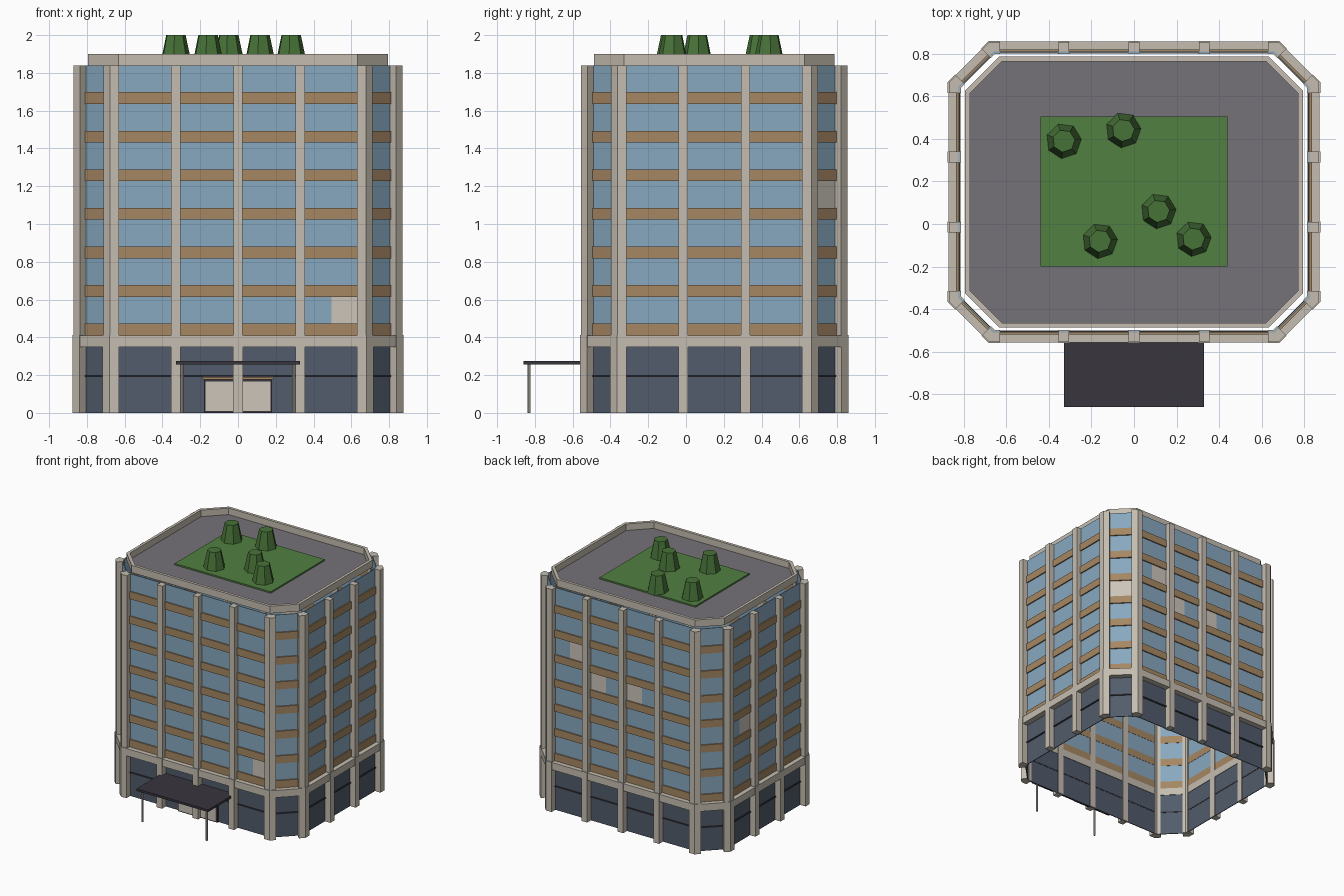
import bpy, bmesh, math
from mathutils import Vector

if "Cube" in bpy.data.objects:
    bpy.data.objects.remove(bpy.data.objects["Cube"])


def mat(name, r, g, b):
    lin = [c / 12.92 if c <= 0.04045 else ((c + 0.055) / 1.055) ** 2.4 for c in (r, g, b)]
    m = bpy.data.materials.new(name)
    m.diffuse_color = (*lin, 1)
    m.use_nodes = True
    m.node_tree.nodes["Principled BSDF"].inputs["Base Color"].default_value = m.diffuse_color
    return m


CONCRETE = mat("concrete", 0.77, 0.74, 0.69)
GLASS = mat("blue glass", 0.53, 0.66, 0.75)
BRONZE = mat("bronze", 0.65, 0.53, 0.39)
SHOP = mat("dark glass", 0.32, 0.36, 0.42)
DARK = mat("charcoal", 0.22, 0.21, 0.24)
ROOF = mat("roof grey", 0.46, 0.45, 0.47)
LAWN = mat("lawn green", 0.32, 0.50, 0.26)
TREE = mat("tree green", 0.28, 0.45, 0.22)
BLIND = mat("pale blind", 0.80, 0.77, 0.73)

CY = 0.15


class Part:
    """Collects prisms into one named object."""

    def __init__(self, name, material):
        self.name, self.material, self.bm = name, material, bmesh.new()

    def prism(self, pts, z0, z1, top=None):
        lo = [self.bm.verts.new((p[0], p[1], z0)) for p in pts]
        hi = [self.bm.verts.new((p[0], p[1], z1)) for p in (top or pts)]
        n = len(pts)
        self.bm.faces.new(lo[::-1])
        self.bm.faces.new(hi)
        for i in range(n):
            j = (i + 1) % n
            self.bm.faces.new((lo[i], lo[j], hi[j], hi[i]))

    def box(self, x0, x1, y0, y1, z0, z1):
        self.prism([(x0, y0), (x1, y0), (x1, y1), (x0, y1)], z0, z1)

    def ring(self, outer, inner, z0, z1):
        n = len(outer)
        for i in range(n):
            j = (i + 1) % n
            q = [[self.bm.verts.new((p[0], p[1], z)) for p in
                  (outer[i], outer[j], inner[j], inner[i])] for z in (z0, z1)]
            lo, hi = q
            self.bm.faces.new(lo[::-1])
            self.bm.faces.new(hi)
            self.bm.faces.new((lo[0], lo[1], hi[1], hi[0]))
            self.bm.faces.new((lo[2], lo[3], hi[3], hi[2]))

    def done(self):
        bmesh.ops.remove_doubles(self.bm, verts=self.bm.verts, dist=1e-5)
        me = bpy.data.meshes.new(self.name)
        self.bm.to_mesh(me)
        self.bm.free()
        me.materials.append(self.material)
        bpy.context.collection.objects.link(bpy.data.objects.new(self.name, me))


def octagon(hx, hy, c):
    """Chamfered rectangle, counter-clockwise from front left."""
    return [Vector((x, y + CY)) for x, y in (
        (c - hx, -hy), (hx - c, -hy), (hx, c - hy), (hx, hy - c),
        (hx - c, hy), (c - hx, hy), (-hx, hy - c), (-hx, c - hy))]


T = math.tan(math.pi / 8)


def wall_octagon(off):
    return octagon(0.825 + off, 0.66 + off, 0.165 + off * (1 - T))


WALL = wall_octagon(0)
EDGES = []
for i in range(8):
    a, b = WALL[i], WALL[(i + 1) % 8]
    d = (b - a).normalized()
    EDGES.append((a, d, Vector((d.y, -d.x)), (b - a).length))


def strip(edge, s0, s1, n0, n1):
    """Plan rectangle along a wall edge, from depth n0 out to n1."""
    a, d, n, _ = edge
    return [a + d * s0 + n * n1, a + d * s1 + n * n1, a + d * s1 + n * n0, a + d * s0 + n * n0]


# Facade: windows, bands, shopfront, posts
glass, blinds = Part("tower_windows", GLASS), Part("window_blinds", BLIND)
bands, shop = Part("spandrel_bands", BRONZE), Part("shopfront_glass", SHOP)
rail = Part("shopfront_rail", DARK)
upper, lower = Part("tower_posts", CONCRETE), Part("podium_posts", CONCRETE)
FLOOR, BASE, TOP = 1.43 / 7, 0.41, 1.84
closed = {(0, 7, 0), (3, 0, 3), (4, 1, 4), (4, 2, 3), (4, 4, 3), (6, 1, 2)}

for e, edge in enumerate(EDGES):
    length = edge[3]
    bays = max(1, round(length / 0.33))
    step = length / bays
    cells = bays * 2 if e % 2 == 0 else 1
    w = length / cells
    for f in range(7):
        z = BASE + f * FLOOR
        for c in range(cells):
            part = blinds if (e, c, f) in closed else glass
            part.prism(strip(edge, c * w, (c + 1) * w, -0.006, 0), z + 0.06, z + FLOOR)
        bands.prism(strip(edge, 0, length, -0.008, 0.01), z, z + 0.062)
    shop.prism(strip(edge, 0, length, -0.006, 0), 0, 0.36)
    rail.prism(strip(edge, 0, length, -0.008, 0.008), 0.191, 0.201)
    for k in range(1, bays):
        s = k * step
        upper.prism(strip(edge, s - 0.025, s + 0.025, -0.012, 0.045), BASE, TOP)
        lower.prism(strip(edge, s - 0.026, s + 0.026, -0.012, 0.05), 0, BASE + 0.003)

# Mitred corner posts
for part, off, z0, z1 in ((upper, 0.045, BASE, TOP), (lower, 0.05, 0, BASE + 0.003)):
    out, inn = wall_octagon(off), wall_octagon(-0.012)
    for i in range(8):
        _, dp, np_, _ = EDGES[i - 1]
        _, dn, nn, _ = EDGES[i]
        v, h = WALL[i], 0.03
        part.prism([v - dp * h + np_ * off, out[i], v + dn * h + nn * off,
                    v + dn * h - nn * 0.012, inn[i], v - dp * h - np_ * 0.012], z0, z1)
for p in (glass, blinds, bands, shop, rail, upper, lower):
    p.done()

# Podium cornice
p = Part("podium_cornice", CONCRETE)
p.ring(wall_octagon(0.047), wall_octagon(-0.01), 0.35, BASE)
p.done()

# Roof slab and parapet
p = Part("roof_slab", ROOF)
p.prism(octagon(0.78, 0.625, 0.157), 1.835, 1.846)
p.done()
p = Part("roof_parapet", CONCRETE)
p.ring(octagon(0.793, 0.637, 0.16), octagon(0.77, 0.614, 0.15), TOP, 1.90)
p.done()

# Roof garden
p = Part("roof_lawn", LAWN)
p.box(-0.44, 0.44, -0.20, 0.505, 1.84, 1.858)
p.done()
p = Part("roof_trees", TREE)
for x, y in ((-0.33, 0.39), (-0.05, 0.44), (0.115, 0.06), (0.28, -0.07), (-0.16, -0.08)):
    ring = [(math.cos(t), math.sin(t)) for t in (0.1 + k * math.tau / 7 for k in range(7))]
    p.prism([(x + 0.085 * c, y + 0.085 * s) for c, s in ring], 1.85, 2.0,
            [(x + 0.053 * c, y + 0.053 * s) for c, s in ring])
p.done()

# Entrance canopy and its columns
p = Part("entrance_canopy", DARK)
p.box(-0.328, 0.328, -0.86, -0.505, 0.256, 0.274)
p.done()
p = Part("canopy_columns", CONCRETE)
for x in (-0.295, 0.295):
    p.prism([(x + 0.008 * math.cos(k * math.tau / 8), -0.83 + 0.008 * math.sin(k * math.tau / 8))
             for k in range(8)], 0, 0.258)
p.done()

# Entrance doors, frame and lintel
p = Part("door_frame", DARK)
p.box(-0.18, 0.18, -0.525, -0.508, 0, 0.176)
p.done()
p = Part("entrance_doors", BLIND)
p.box(-0.172, -0.012, -0.531, -0.52, 0.01, 0.166)
p.box(0.012, 0.172, -0.531, -0.52, 0.01, 0.166)
p.done()
p = Part("door_lintel", BRONZE)
p.box(-0.188, 0.188, -0.538, -0.508, 0.176, 0.19)
p.done()
